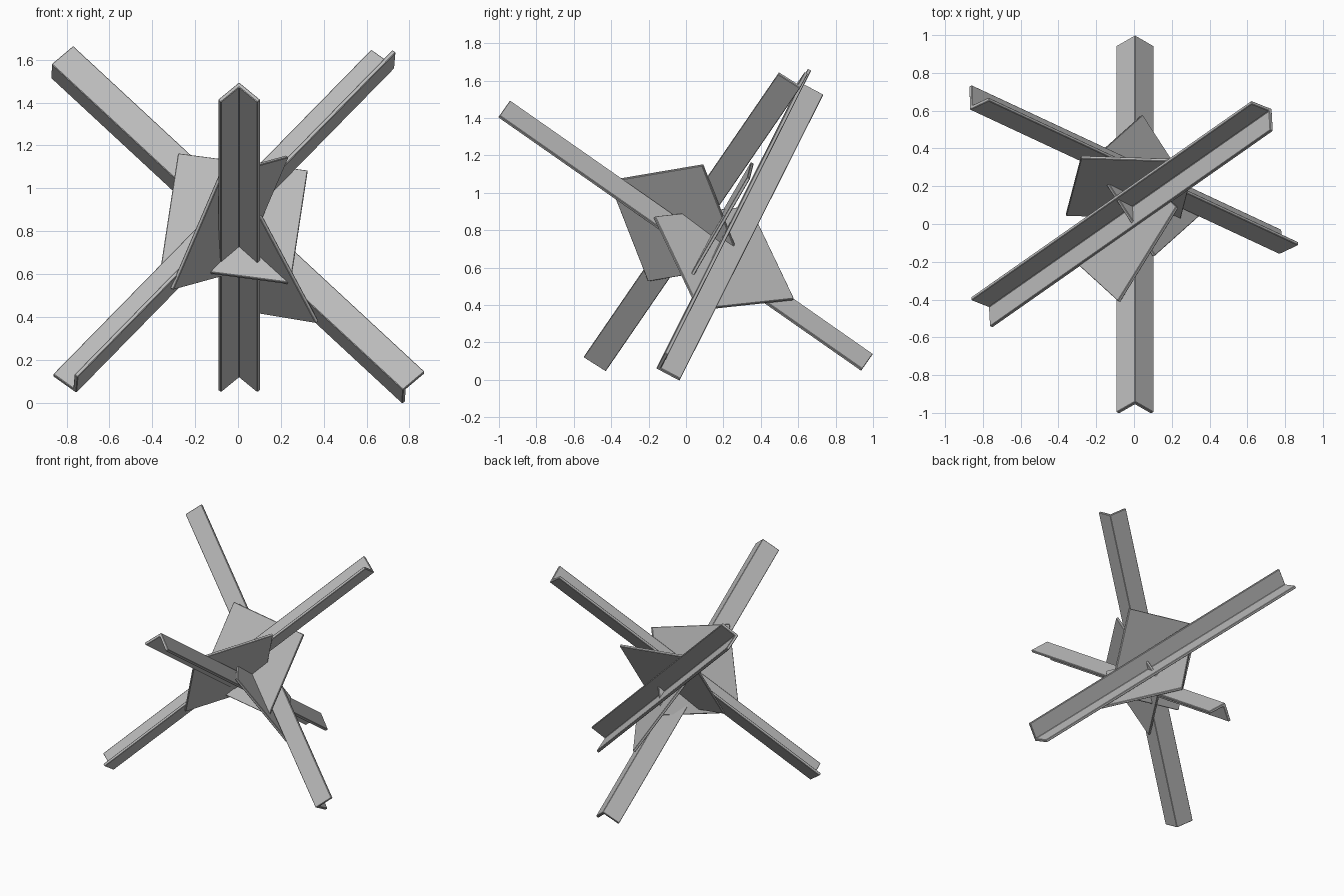
import bpy, bmesh
from mathutils import Vector

if "Cube" in bpy.data.objects:
    bpy.data.objects.remove(bpy.data.objects["Cube"], do_unlink=True)

LEG, THICK, PLATE = 0.14, 0.02, 0.018

steel = bpy.data.materials.new("grey_steel")
steel.use_nodes = True
GREY = (0.5, 0.5, 0.5, 1)
steel.diffuse_color = GREY
steel.node_tree.nodes["Principled BSDF"].inputs["Base Color"].default_value = GREY


def extruded(name, outline, push):
    """Extrude a closed outline along a vector into a solid with softened edges."""
    bm = bmesh.new()
    face = bm.faces.new([bm.verts.new(p) for p in outline])
    grown = bmesh.ops.extrude_face_region(bm, geom=[face], use_keep_orig=True)
    bmesh.ops.translate(bm, vec=push, verts=[v for v in grown["geom"] if isinstance(v, bmesh.types.BMVert)])
    bmesh.ops.recalc_face_normals(bm, faces=bm.faces)
    mesh = bpy.data.meshes.new(name)
    bm.to_mesh(mesh)
    bm.free()
    mesh.materials.append(steel)
    obj = bpy.data.objects.new(name, mesh)
    bpy.context.collection.objects.link(obj)
    bevel = obj.modifiers.new("soft_edges", "BEVEL")
    bevel.width = 0.003
    bevel.segments = 1


def angle_beam(name, start, end, leg_a, leg_b):
    """L-section beam whose outer corner runs from start to end."""
    start, end = Vector(start), Vector(end)
    axis = (end - start).normalized()
    u = Vector(leg_a)
    u = (u - axis * u.dot(axis)).normalized()
    v = axis.cross(u)
    if v.dot(Vector(leg_b)) < 0:
        v = -v
    section = [(0, 0), (LEG, 0), (LEG, THICK), (THICK, THICK), (THICK, LEG), (0, LEG)]
    extruded(name, [start + u * a + v * b for a, b in section], end - start)


def gusset(name, a, b, c):
    """Square plate from three consecutive corners."""
    a, b, c = Vector(a), Vector(b), Vector(c)
    n = (b - a).cross(c - b).normalized() * PLATE
    extruded(name, [p - n / 2 for p in (a, b, c, a + c - b)], n)


# Three crossing angle-iron beams
angle_beam("front_to_back_beam", (0.005, -0.94, 1.495), (0.005, 1.0, 0.14),
           (1, -0.57, -0.82), (-1, -0.57, -0.82))
angle_beam("right_to_left_beam", (-0.87, 0.605, 1.58), (0.77, -0.16, 0.06),
           (0.10, 0.05, 0.09), (0, 0.12, -0.05))
angle_beam("left_to_right_beam", (0.73, 0.61, 1.56), (-0.755, -0.43, 0.045),
           (-0.10, 0.045, 0.08), (-0.01, -0.11, 0.09))

# Square gusset plates, one across each pair of beams
gusset("front_gusset", (-0.36, 0.05, 0.635), (-0.28, 0.355, 1.16), (0.325, 0.335, 1.08))
gusset("right_gusset", (-0.31, -0.20, 0.53), (-0.08, -0.41, 1.065), (0.23, 0.09, 1.15))
gusset("left_gusset", (0.106, -0.17, 0.87), (0.37, 0.066, 0.375), (0.04, 0.575, 0.43))
